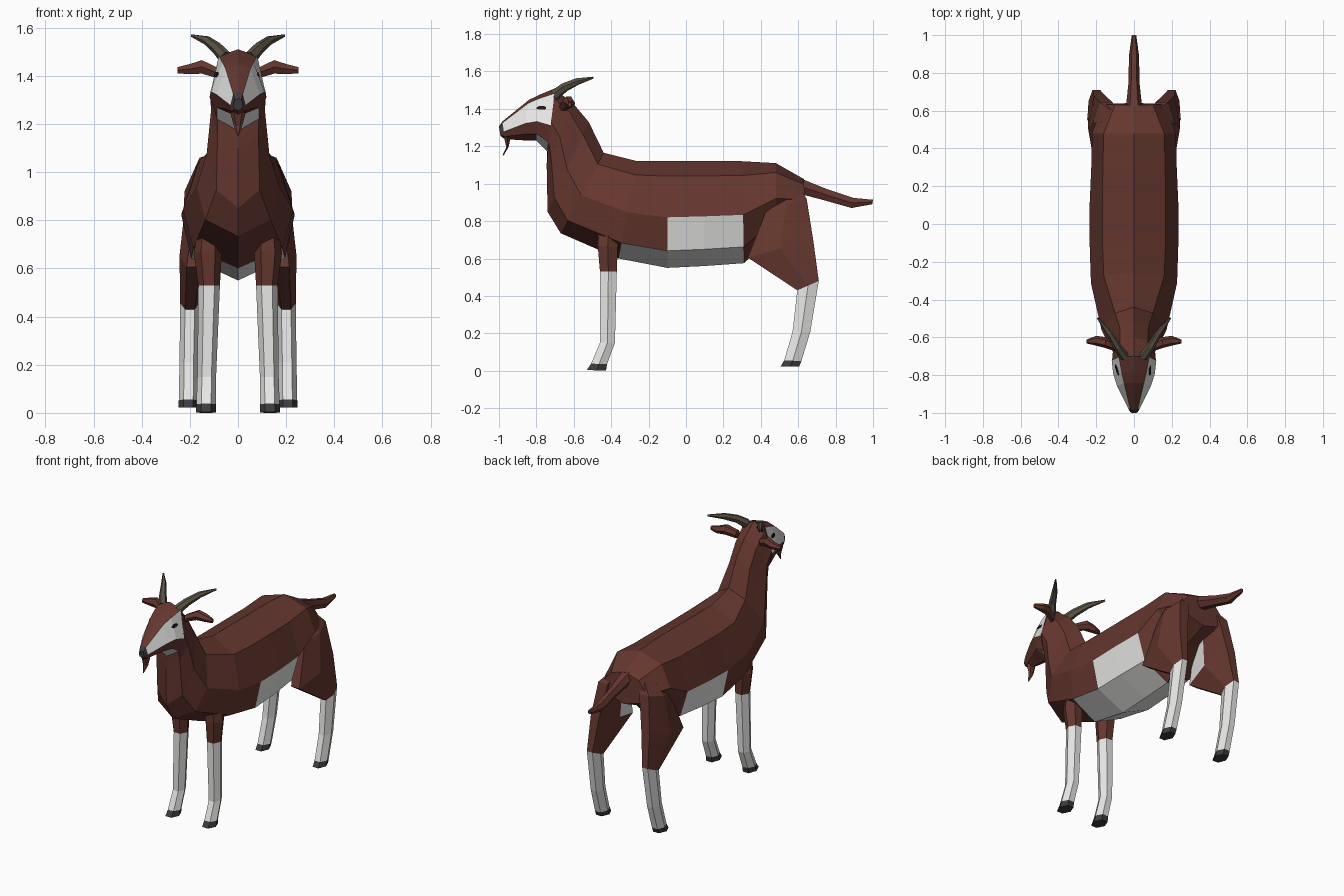
import bpy
import math
from mathutils import Vector as V

if "Cube" in bpy.data.objects:
    bpy.data.objects.remove(bpy.data.objects["Cube"])


def material(name, rgb):
    m = bpy.data.materials.new(name)
    m.diffuse_color = (*rgb, 1)
    m.use_nodes = True
    m.node_tree.nodes["Principled BSDF"].inputs["Base Color"].default_value = m.diffuse_color
    return m


BROWN = material("brown coat", (.13, .038, .028))
WHITE = material("white coat", (.84, .84, .83))
HORN = material("horn", (.105, .085, .06))
HOOF = material("dark hoof", (.045, .045, .045))
BLACK = material("black eye", (.01, .01, .01))
MATS = [BROWN, WHITE, HORN, HOOF, BLACK]


def loft(name, rings, rule):
    """Skin closed rings; rule(segment, side) gives the material number."""
    n = len(rings[0])
    verts = [p for r in rings for p in r]
    faces, idx = [], []
    for s in range(len(rings) - 1):
        for i in range(n):
            j = (i + 1) % n
            faces.append((s*n + i, s*n + j, (s+1)*n + j, (s+1)*n + i))
            idx.append(rule(s, i))
    last = len(rings) - 1
    faces += [tuple(range(n))[::-1], tuple(range(last*n, last*n + n))]
    idx += [rule(0, 0), rule(last - 1, 0)]
    # outward winding: flip if the signed volume is negative
    vol = sum(verts[f[0]].dot(verts[f[k]].cross(verts[f[k+1]]))
              for f in faces for k in range(1, len(f) - 1))
    if vol < 0:
        faces = [f[::-1] for f in faces]
    me = bpy.data.meshes.new(name)
    me.from_pydata(verts, [], faces)
    used = sorted(set(idx))
    for k in used:
        me.materials.append(MATS[k])
    for p, k in zip(me.polygons, idx):
        p.material_index = used.index(k)
    me.update()
    ob = bpy.data.objects.new(name, me)
    bpy.context.collection.objects.link(ob)
    return ob


def torso_ring(row, fr):
    """Eight points from a top point, a bottom point and three half widths."""
    ty, tz, by, bz, *w = row
    top, bot = V((0, ty, tz)), V((0, by, bz))
    side = [(x, top.lerp(bot, t)) for x, t in zip(w, fr)]
    return ([top] + [p + V((x, 0, 0)) for x, p in side] + [bot]
            + [p - V((x, 0, 0)) for x, p in reversed(side)])


def hex_ring(c, a, b):
    return [c + a*math.cos(k*math.pi/3) + b*(math.sin(k*math.pi/3)/.866)
            for k in range(6)]


def leg_ring(row, s):
    """Hexagon from front point, rear point, centre x and half width."""
    yf, zf, yr, zr, x, h = row
    f, r = V((s*x, yf, zf)), V((s*x, yr, zr))
    return hex_ring((f + r)/2, V((s*h, 0, 0)), (r - f)/2)


def tube(pts, radii):
    out = []
    for k, (p, r) in enumerate(zip(pts, radii)):
        d = (pts[min(k+1, len(pts)-1)] - pts[max(k-1, 0)]).normalized()
        a = d.cross(V((0, 0, 1))).normalized()
        out.append(hex_ring(p, a*r, d.cross(a)*r))
    return out


# neck and body
BODY = [(-.70, 1.505, -.742, 1.17, .078, .116, .084),
        (-.60, 1.425, -.745, 1.10, .075, .112, .085),
        (-.52, 1.33, -.74, .85, .075, .13, .09),
        (-.44, 1.165, -.67, .735, .10, .172, .135),
        (-.26, 1.12, -.36, .60, .16, .228, .185),
        (-.10, 1.12, -.10, .55, .167, .235, .195),
        (.10, 1.12, .10, .56, .167, .235, .19),
        (.30, 1.12, .31, .575, .165, .226, .175),
        (.48, 1.11, .48, .75, .16, .222, .125),
        (.63, 1.025, .64, .82, .10, .165, .11)]


def body_rule(s, i):
    flank = i in (2, 5) and s in (5, 6)
    belly = i in (3, 4) and s in (4, 5, 6)
    return int(flank or belly)


loft("body", [torso_ring(r, (.14, .526, .84)) for r in BODY], body_rule)

# head with white cheeks, white throat and dark nose
HEAD = [(-.70, 1.51, -.74, 1.17, .08, .118, .087),
        (-.785, 1.475, -.80, 1.23, .065, .11, .087),
        (-.84, 1.448, -.87, 1.232, .052, .09, .06),
        (-.982, 1.333, -.968, 1.238, .02, .032, .026),
        (-1.0, 1.305, -.992, 1.255, .014, .02, .016)]


def head_rule(s, i):
    if s == 3:
        return 3 if i in (0, 1, 6, 7) else 0
    if i in (1, 6):
        return 1
    return int(s == 0 and i in (3, 4))


head = loft("head", [torso_ring(r, (.08, .58, .85)) for r in HEAD], head_rule)

# beard
loft("beard", [hex_ring(V((0, y, z)), V((w, 0, 0)), V((0, d, 0)))
               for y, z, w, d in [(-.955, 1.25, .033, .018),
                                  (-.955, 1.195, .018, .006),
                                  (-.978, 1.152, .003, .003)]], lambda s, i: 0)

# tail
TAIL = [(.60, .99, .045, .04), (.75, .94, .029, .03),
        (.89, .897, .027, .027), (.998, .902, .012, .012)]
loft("tail", [hex_ring(V((0, y, z)), V((w, 0, 0)), V((0, .2*h, h)))
              for y, z, w, h in TAIL], lambda s, i: 0)

FRONT = [(-.47, .76, -.36, .74, .12, .05), (-.472, .67, -.365, .66, .125, .058),
         (-.46, .53, -.37, .53, .12, .045), (-.46, .15, -.38, .15, .13, .039),
         (-.507, .038, -.422, .035, .132, .041), (-.53, .004, -.428, 0, .133, .042)]
HIND = [(.50, 1.02, .60, .99, .10, .035), (.43, .86, .645, .92, .148, .068),
        (.33, .605, .68, .70, .183, .06), (.595, .43, .71, .48, .20, .04),
        (.57, .21, .665, .21, .204, .039), (.525, .055, .617, .052, .206, .04),
        (.505, .022, .605, .022, .207, .041)]

bpy.context.view_layer.update()
for s, side in ((1, "right"), (-1, "left")):
    # legs: brown top, white shin, dark hoof; white inner thigh
    loft("front_leg_" + side, [leg_ring(r, s) for r in FRONT],
         lambda k, i: 0 if k < 2 else 1 if k < 4 else 3)
    loft("hind_leg_" + side, [leg_ring(r, s) for r in HIND],
         lambda k, i: int(k == 1 and i == 3) if k < 3 else 1 if k < 5 else 3)

    # swept horn
    pts = [V((s*x, y, z)) for x, y, z in [(.053, -.70, 1.475), (.088, -.65, 1.515),
                                          (.13, -.58, 1.547), (.192, -.497, 1.567)]]
    loft("horn_" + side, tube(pts, (.026, .022, .017, .005)), lambda k, i: 2)

    # ear
    ear = [(.085, -.655, 1.412, .024, .022), (.15, -.628, 1.437, .029, .028),
           (.20, -.618, 1.428, .026, .021), (.252, -.622, 1.423, .01, .013)]
    loft("ear_" + side, [hex_ring(V((s*x, y, z)), V((0, a, 0)), V((0, 0, b)))
                         for x, y, z, a, b in ear], lambda k, i: 0)

    # eye: thin plate laid on the cheek
    hit, loc, nor, _ = head.ray_cast(V((s*.5, -.772, 1.405)), V((-s, 0, 0)))
    if hit:
        a = V((0, 0, 1)).cross(nor).normalized()
        b = nor.cross(a)
        loft("eye_" + side, [hex_ring(loc + nor*d, a*.028, b*.01)
                             for d in (-.004, .004)], lambda k, i: 4)
